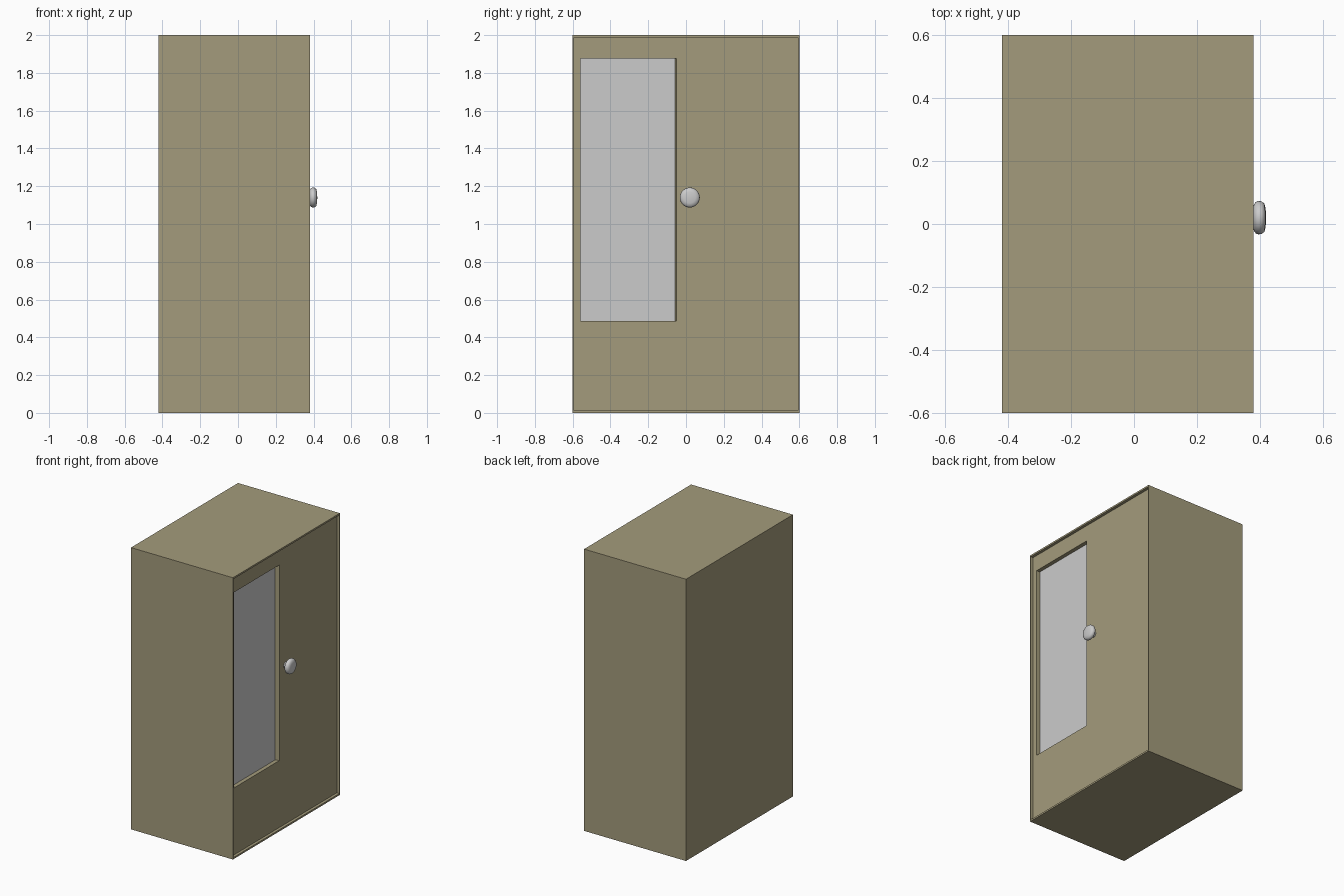
import bpy, bmesh, math
from mathutils import Matrix

if "Cube" in bpy.data.objects:
    bpy.data.objects.remove(bpy.data.objects["Cube"])

wood = bpy.data.materials.new("olive_paint")
wood.diffuse_color = (0.37, 0.33, 0.20, 1)
wood.use_nodes = True
wood.node_tree.nodes["Principled BSDF"].inputs["Base Color"].default_value = wood.diffuse_color


def make_object(name, bm, mat=None):
    bmesh.ops.recalc_face_normals(bm, faces=bm.faces[:])
    mesh = bpy.data.meshes.new(name)
    bm.to_mesh(mesh)
    bm.free()
    ob = bpy.data.objects.new(name, mesh)
    bpy.context.collection.objects.link(ob)
    if mat:
        mesh.materials.append(mat)
    return ob


def box(name, lo, hi, mat=None, edit=None):
    bm = bmesh.new()
    bmesh.ops.create_cube(bm, size=1)
    for v in bm.verts:
        v.co = [(a + b) / 2 + c * (b - a) for a, b, c in zip(lo, hi, v.co)]
    if edit:
        edit(bm)
    return make_object(name, bm, mat)


BACK, FRONT, DOOR = -0.42, 0.38, 0.36
SIDE, CAP = 0.006, 0.012

# Cabinet shell: two sides, top and bottom, back
for name, s in (("left_side", -1), ("right_side", 1)):
    ys = sorted((s * 0.6, s * (0.6 - SIDE)))
    box(name, (BACK, ys[0], 0), (FRONT, ys[1], 2), wood)
for name, z in (("bottom_panel", 0), ("top_panel", 2 - CAP)):
    box(name, (BACK, -0.6 + SIDE, z), (FRONT, 0.6 - SIDE, z + CAP), wood)
box("back_panel", (BACK, -0.6 + SIDE, CAP), (BACK + 0.018, 0.6 - SIDE, 2 - CAP), wood)

# Recessed door with a window opening whose inner edge is slightly slanted
door = box("door", (DOOR - 0.04, -0.6 + SIDE, CAP), (DOOR, 0.6 - SIDE, 2 - CAP), wood)


def slant(bm):
    for v in bm.verts:
        if v.co.y > -0.3:
            v.co.y += 0.012 if v.co.x > DOOR else -0.01


cutter = box("window_cutter", (DOOR - 0.06, -0.558, 0.487), (DOOR + 0.02, -0.057, 1.875), edit=slant)
cutter.hide_render = True
cutter.hide_set(True)
cut = door.modifiers.new("window", "BOOLEAN")
cut.operation = "DIFFERENCE"
cut.solver = "EXACT"
cut.object = cutter

# Grey glass set back inside the door
box("window_glass", (DOOR - 0.038, -0.575, 0.475), (DOOR - 0.028, -0.04, 1.89))

# Round knob turned around the x axis: stem, flare and domed face
profile = [(0, 0.355), (0.022, 0.355), (0.024, 0.376), (0.042, 0.381), (0.05, 0.387),
           (0.053, 0.395), (0.052, 0.405), (0.045, 0.414), (0.03, 0.418), (0, 0.42)]
bm = bmesh.new()
verts = [bm.verts.new((x, 0, r)) for r, x in profile]
edges = [bm.edges.new(p) for p in zip(verts, verts[1:])]
bmesh.ops.spin(bm, geom=verts + edges, cent=(0, 0, 0), axis=(1, 0, 0),
               angle=math.tau, steps=32)
bmesh.ops.remove_doubles(bm, verts=bm.verts[:], dist=1e-5)
bmesh.ops.transform(bm, matrix=Matrix.Translation((0, 0.02, 1.14)), verts=bm.verts[:])
knob = make_object("door_knob", bm)
bpy.ops.object.select_all(action="DESELECT")
knob.select_set(True)
bpy.context.view_layer.objects.active = knob
bpy.ops.object.shade_smooth_by_angle(angle=math.radians(40))
